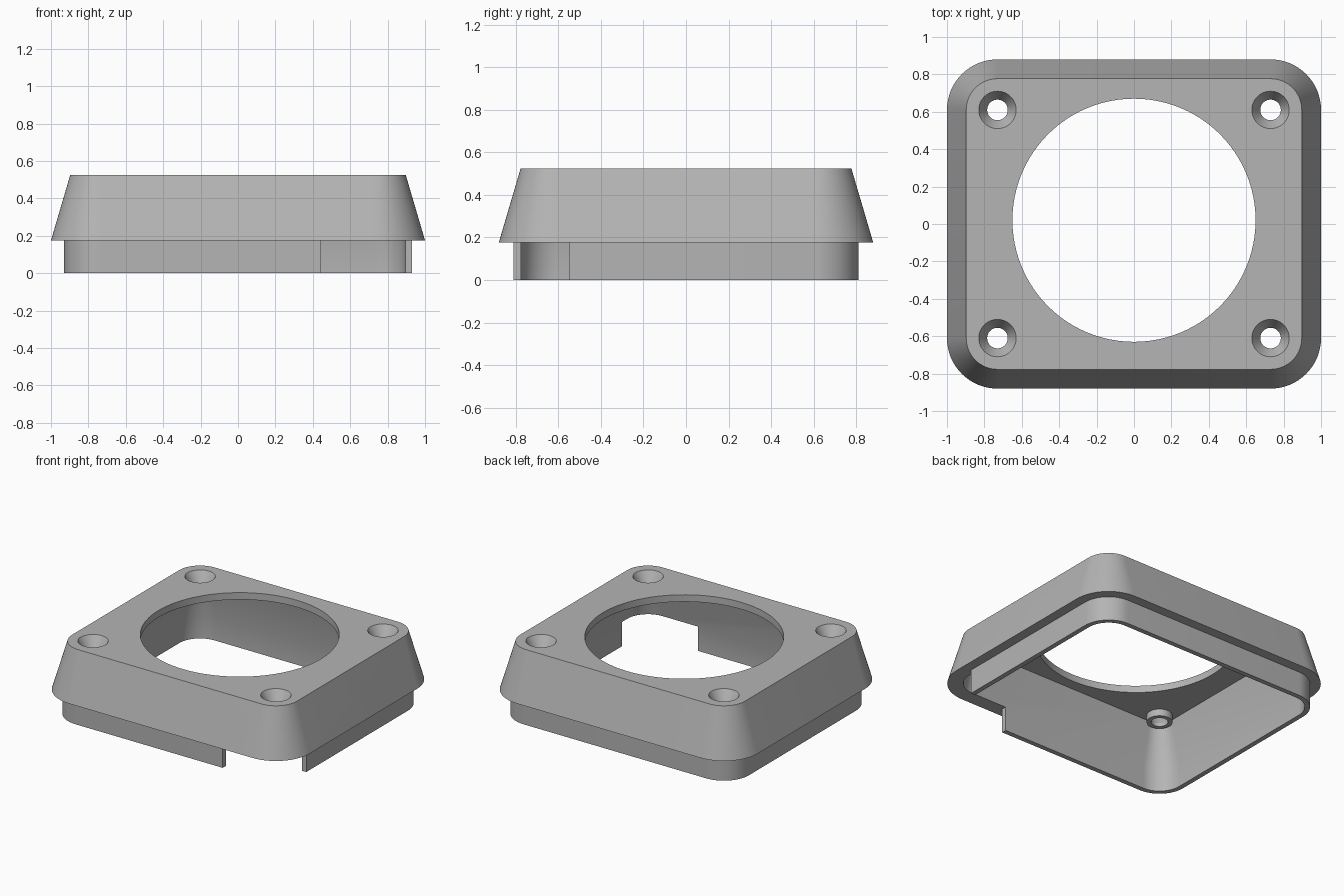
import bpy, bmesh, math

cube = bpy.data.objects.get("Cube")
if cube:
    bpy.data.objects.remove(cube, do_unlink=True)

CX, CY = 0.73, 0.61          # shared centres of rounded corners and screw holes
CORNERS = [(sx * CX, sy * CY) for sx in (-1, 1) for sy in (-1, 1)]

grey = bpy.data.materials.new("light grey")
grey.use_nodes = True
colour = (0.46, 0.46, 0.46, 1)
grey.diffuse_color = colour
grey.node_tree.nodes["Principled BSDF"].inputs["Base Color"].default_value = colour


def rounded(r, z, steps=16):
    """Rounded rectangle outline around the corner centres."""
    pts = []
    for q, (sx, sy) in enumerate([(1, 1), (-1, 1), (-1, -1), (1, -1)]):
        for i in range(steps + 1):
            a = math.pi / 2 * (q + i / steps)
            pts.append((sx * CX + r * math.cos(a), sy * CY + r * math.sin(a), z))
    return pts


def circle(r, z, x=0, y=0, n=48):
    return [(x + r * math.cos(math.tau * i / n), y + r * math.sin(math.tau * i / n), z)
            for i in range(n)]


def loft(name, rings):
    """Solid skinned through rings listed from bottom to top."""
    bm = bmesh.new()
    loops = [[bm.verts.new(p) for p in ring] for ring in rings]
    n = len(loops[0])
    for lo, hi in zip(loops, loops[1:]):
        for i in range(n):
            j = (i + 1) % n
            bm.faces.new((lo[i], lo[j], hi[j], hi[i]))
    bm.faces.new(loops[0][::-1])
    bm.faces.new(loops[-1])
    mesh = bpy.data.meshes.new(name)
    bm.to_mesh(mesh)
    bm.free()
    mesh.materials.append(grey)
    obj = bpy.data.objects.new(name, mesh)
    bpy.context.collection.objects.link(obj)
    return obj


def boolean(target, other, operation):
    mod = target.modifiers.new(operation, "BOOLEAN")
    mod.operation, mod.object, mod.solver = operation, other, "EXACT"
    bpy.context.view_layer.objects.active = target
    bpy.ops.object.modifier_apply(modifier=mod.name)
    bpy.data.objects.remove(other, do_unlink=True)


# Flared housing standing on an inset skirt
housing = loft("bezel_housing", [rounded(0.20, 0), rounded(0.20, 0.175),
                                 rounded(0.27, 0.175), rounded(0.167, 0.525)])

# Hollow interior, vertical in the skirt and tapering to the face plate
boolean(housing, loft("cavity", [rounded(0.165, -0.1), rounded(0.165, 0.175),
                                 rounded(0.10, 0.475)]), "DIFFERENCE")

# Screw bosses under the plate, then countersunk holes through them
for x, y in CORNERS:
    boolean(housing, loft("boss", [circle(0.085, 0.425, x, y),
                                   circle(0.085, 0.5, x, y)]), "UNION")
for x, y in CORNERS:
    boolean(housing, loft("screw_hole", [circle(0.055, 0.3, x, y), circle(0.055, 0.45, x, y),
                                         circle(0.10, 0.525, x, y), circle(0.10, 0.6, x, y)]),
            "DIFFERENCE")

# Large round opening
boolean(housing, loft("opening", [circle(0.65, 0.3, 0, 0.02, 96),
                                  circle(0.65, 0.7, 0, 0.02, 96)]), "DIFFERENCE")

# Missing skirt corner at the front left
x0, x1, y0, y1 = 0.445, 1.2, -1.2, -0.55
notch = [(x0, y0), (x1, y0), (x1, y1), (x0, y1)]
boolean(housing, loft("notch", [[(x, y, z) for x, y in notch] for z in (-0.1, 0.175)]),
        "DIFFERENCE")

bpy.ops.object.select_all(action="DESELECT")
housing.select_set(True)
bpy.context.view_layer.objects.active = housing
bpy.ops.object.shade_smooth_by_angle(angle=math.radians(25))
